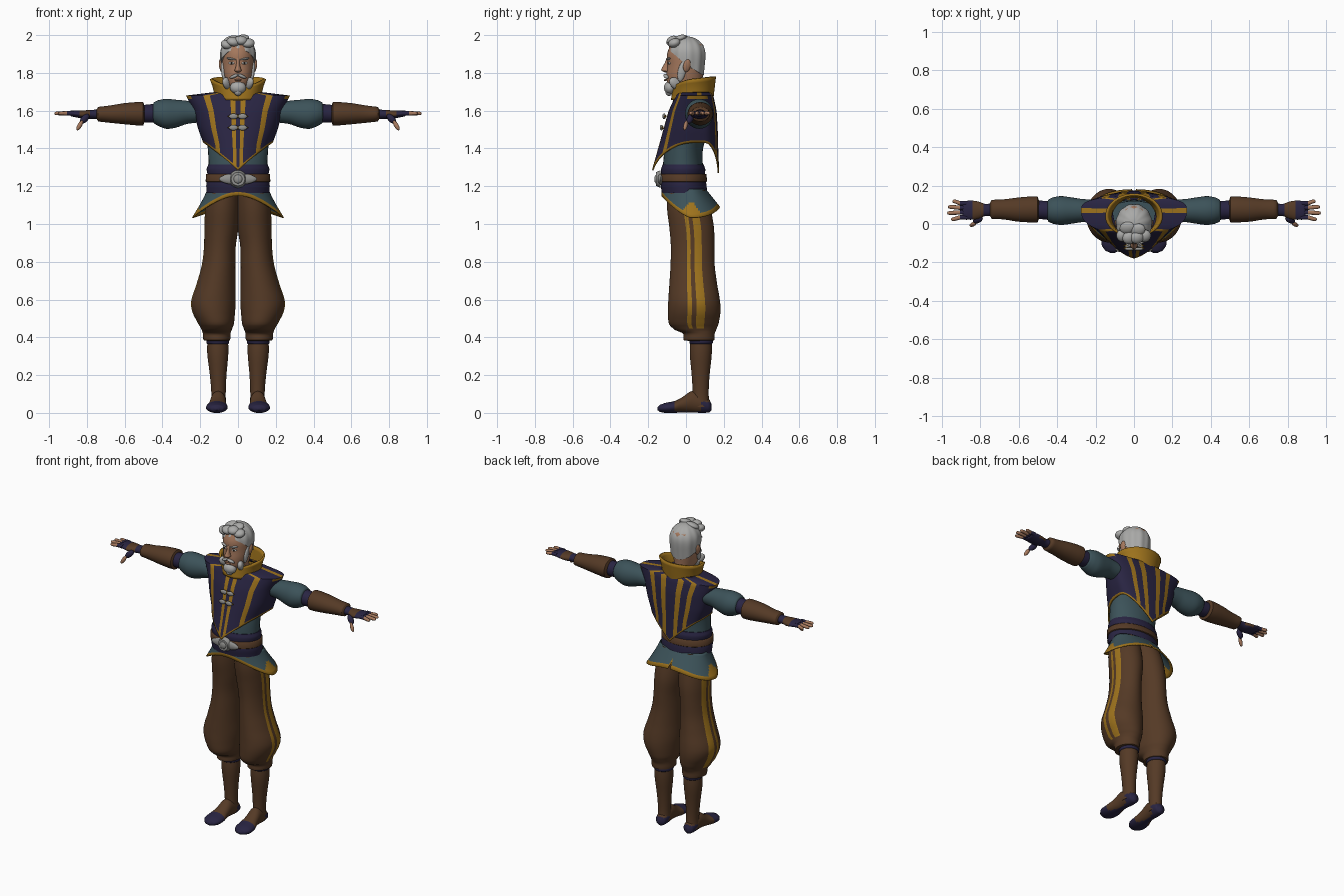
import bpy, bmesh, math
from math import sin, cos, pi, tau
from mathutils import Vector, Matrix, Euler

if "Cube" in bpy.data.objects:
    bpy.data.objects.remove(bpy.data.objects["Cube"])


def material(name, *rgb):
    m = bpy.data.materials.new(name)
    m.use_nodes = True
    m.diffuse_color = (*rgb, 1)
    bsdf = m.node_tree.nodes["Principled BSDF"]
    bsdf.inputs["Base Color"].default_value = (*rgb, 1)
    bsdf.inputs["Roughness"].default_value = 0.8
    return m


NAVY = material("navy cloth", .022, .018, .055)
GOLD = material("gold trim", .34, .17, .012)
TEAL = material("teal cloth", .045, .085, .10)
BROWN = material("brown cloth", .09, .042, .019)
SKIN = material("skin", .38, .19, .11)
HAIR = material("grey hair", .40, .40, .39)
SILVER = material("silver", .28, .28, .27)
DARK = material("dark eye", .02, .015, .012)
WHITE = material("eye white", .6, .6, .57)


def finish(name, bm, mats, mirror=False, thick=0, angle=50):
    """Turn a bmesh into a smooth shaded object."""
    bmesh.ops.recalc_face_normals(bm, faces=bm.faces)
    me = bpy.data.meshes.new(name)
    bm.to_mesh(me)
    bm.free()
    for m in mats:
        me.materials.append(m)
    ob = bpy.data.objects.new(name, me)
    bpy.context.collection.objects.link(ob)
    bpy.ops.object.select_all(action='DESELECT')
    ob.select_set(True)
    bpy.context.view_layer.objects.active = ob
    bpy.ops.object.shade_smooth_by_angle(angle=math.radians(angle))
    if thick:
        mod = ob.modifiers.new("thickness", 'SOLIDIFY')
        mod.thickness = thick
    if mirror:
        ob.modifiers.new("mirror", 'MIRROR')
    return ob


def tube(name, rows, mats, rule=None, caps=True, **kw):
    """Skin a list of closed rings; rule(column, row, centre) picks the material."""
    bm = bmesh.new()
    rings = [[bm.verts.new(p) for p in row] for row in rows]
    n = len(rings[0])
    for j in range(len(rings) - 1):
        for i in range(n):
            k = (i + 1) % n
            f = bm.faces.new((rings[j][i], rings[j][k], rings[j + 1][k], rings[j + 1][i]))
            if rule:
                f.material_index = rule(i, j, f.calc_center_median())
    if caps:
        for r in (rings[0], rings[-1]):
            f = bm.faces.new(r)
            if rule:
                f.material_index = rule(0, 0, f.calc_center_median())
    return finish(name, bm, mats, **kw)


def loft(name, axis, keys, mats, rule=None, n=32, sub=4, **kw):
    """Elliptic loft; keys are (position, centre, half width, low, high)."""
    ks = [Vector(k) for k in keys]
    rows = []
    for s in range(len(ks) - 1):
        p0, p1, p2, p3 = ks[max(s - 1, 0)], ks[s], ks[s + 1], ks[min(s + 2, len(ks) - 1)]
        for q in range(sub):
            t = q / sub
            k = p1 + (p2 - p0) * t / 2 + (p0 * 2 - p1 * 5 + p2 * 4 - p3) * t * t / 2 \
                + (p1 * 3 - p0 - p2 * 3 + p3) * t ** 3 / 2
            k[0] = p1[0] + (p2[0] - p1[0]) * t
            rows.append(k)
    rows.append(ks[-1])

    def ring(k):
        out = []
        for i in range(n):
            a = tau * i / n
            u, v = k[1] + k[2] * cos(a), (k[3] + k[4]) / 2 + (k[4] - k[3]) / 2 * sin(a)
            out.append({'x': (k[0], u, v), 'y': (u, k[0], v), 'z': (u, v, k[0])}[axis])
        return out
    return tube(name, [ring(k) for k in rows], mats, rule, **kw)


def ball(name, at, size, mat, rot=(0, 0, 0), mirror=False):
    bm = bmesh.new()
    m = Matrix.LocRotScale(Vector(at), Euler(rot), Vector(size))
    bmesh.ops.create_uvsphere(bm, u_segments=20, v_segments=12, radius=1, matrix=m)
    return finish(name, bm, [mat], mirror)


def sample(keys, t):
    """Linear look-up in rows sorted by descending first value."""
    for a, b in zip(keys, keys[1:]):
        if t >= b[0]:
            break
    f = max(0, min(1, (t - a[0]) / (b[0] - a[0])))
    return [p + (q - p) * f for p, q in zip(a[1:], b[1:])]


def oval(a, z, hx, yf, yb, mid, pf=1, pb=1):
    s = sin(a)
    y = mid + (yb - mid) * s ** pb if s > 0 else mid - (mid - yf) * (-s) ** pf
    return (hx * cos(a), y, z)


N = 120
ANG = [tau * i / N for i in range(N)]


def gap(i, target):
    """Whole columns between column i and a seam."""
    d = abs(i + .5 - target) % N
    return int(min(d, N - d))


# Shirt body
loft("shirt", 'z', [(1.17, 0, .16, -.12, .10), (1.3, 0, .155, -.122, .09), (1.4, 0, .16, -.112, .09),
     (1.5, 0, .17, -.09, .12), (1.66, 0, .15, -.04, .12)], [TEAL])

# Vest with pointed front and back hems
SHAPE = [(1.68, .275, -.055, .145), (1.6, .236, -.092, .162), (1.5, .21, -.12, .168),
         (1.42, .18, -.142, .17), (1.26, .155, -.187, .176)]


def vest_point(a, j):
    if j < 4:
        f = j / 4
        return oval(a, 1.70 - .02 * f, .11 + .165 * f, -.05 - .005 * f, .13 + .015 * f, .07, .8, .6)
    hem = 1.43 - (.145 if sin(a) < 0 else .16) * (1 - abs(cos(a)))
    z = 1.68 + (hem + .013 - 1.68) * (j - 4) / 14 if j < 19 else hem
    return oval(a, z, *sample(SHAPE, z), .07, .8, .6)


def vest_rule(i, j, c):
    front, back, side = gap(i, 90), gap(i, 30), min(gap(i, 0), gap(i, 60))
    trim = j == 18 or (j < 4 and side < 1) or (j == 4 and side < 8)
    return int(trim or front in (1, 2) or front in (11, 12, 13) or back in (3, 4, 5) or back in (10, 11, 12))


tube("vest", [[vest_point(a, j) for a in ANG] for j in range(20)], [NAVY, GOLD], vest_rule,
     caps=False, thick=.008)

# Standing collar
rows = []
for j in range(7):
    f = j / 6
    rows.append([oval(a, 1.655 + f * (.115 + .012 * sin(a) - .035 * max(0, -sin(a)) ** 3),
                      .112 + .026 * f * f, -.068 + .012 * f, .132 + .015 * f, .04) for a in ANG])
tube("collar", rows, [GOLD], caps=False, thick=.012)

# Clasps down the front
for k, (z, y) in enumerate(((1.57, -.112), (1.51, -.126))):
    ball(f"clasp_bar_{k}", (0, y, z), (.055, .008, .009), GOLD)
    ball(f"clasp_leaf_{k}", (.024, y - .004, z), (.024, .009, .015), SILVER, mirror=True)

# Sash, belt and buckle
loft("sash", 'z', [(1.165, 0, .166, -.128, .112), (1.21, 0, .168, -.134, .108), (1.25, 0, .16, -.13, .1),
     (1.29, 0, .166, -.132, .102), (1.315, 0, .158, -.124, .094)], [NAVY], n=48)
loft("belt", 'z', [(1.222, 0, .166, -.136, .106), (1.226, 0, .171, -.141, .111),
     (1.262, 0, .17, -.14, .109), (1.266, 0, .165, -.135, .104)], [BROWN], n=48, sub=1)
ball("buckle_plate", (0, -.135, 1.238), (.1, .016, .03), SILVER)
bm = bmesh.new()
bmesh.ops.create_cone(bm, cap_ends=True, segments=24, radius1=.047, radius2=.036, depth=.025,
                      matrix=Matrix.Translation((0, -.147, 1.238)) @ Matrix.Rotation(pi / 2, 4, 'X'))
finish("buckle_disc", bm, [SILVER], angle=30)
ball("buckle_boss", (0, -.156, 1.238), (.024, .012, .024), SILVER)


# Flared shirt skirt with gold hem and side gussets
def skirt_point(a, j):
    s = sin(a)
    hem = 1.035 + (.115 * (-s) ** 1.4 if s < 0 else .055 * s * s - .0)
    if gap(round(a / tau * N) - .5, 30) < 1:
        hem += .035
    z = 1.185 + (hem + .02 - 1.185) * j / 9 if j < 10 else hem
    f = max(0, (1.185 - z) / .15)
    return oval(a, z, .163 + .08 * f ** 1.2, -.126 - .022 * f, .105 + .12 * f, .03)


def skirt_rule(i, j, c):
    return int(j == 9 or min(gap(i, 0), gap(i, 60)) < (j - 4) * 1.2)


tube("skirt", [[skirt_point(a, j) for a in ANG] for j in range(11)], [TEAL, GOLD], skirt_rule,
     caps=False, thick=.007)


# Baggy trousers with side stripes
def leg_rule(i, j, c):
    return int(.45 < c.z < 1.09 and (i in (69, 70) or i in (1, 2, 3, 4)))


loft("trouser_leg", 'z', [(1.18, .075, .08, -.1, .1), (1.08, .083, .09, -.1, .13), (.98, .088, .09, -.088, .148),
     (.88, .096, .084, -.08, .15), (.78, .103, .089, -.082, .152), (.68, .117, .103, -.088, .165),
     (.59, .13, .118, -.094, .18), (.53, .128, .112, -.096, .182), (.47, .116, .094, -.09, .172),
     (.44, .113, .08, -.06, .16), (.42, .113, .073, -.015, .152), (.385, .112, .07, -.012, .15),
     (.38, .108, .05, .02, .135)], [BROWN, GOLD], leg_rule, n=72, mirror=True)

# Lower legs and feet
loft("shin", 'z', [(.41, .107, .053, .025, .136), (.32, .107, .056, .02, .137), (.2, .105, .044, .03, .125),
     (.1, .103, .038, .035, .12), (.03, .103, .04, .03, .125)], [BROWN], mirror=True)
loft("garter", 'z', [(.365, .107, .055, .022, .137), (.37, .107, .06, .018, .142), (.388, .107, .06, .018, .142),
     (.393, .107, .055, .022, .137)], [NAVY], sub=1, mirror=True)
loft("shoe", 'y', [(.136, .102, .012, .015, .045), (.125, .102, .032, .003, .07), (.08, .103, .04, 0, .1),
     (.03, .105, .041, .003, .115), (-.02, .108, .046, .003, .083), (-.06, .111, .056, 0, .063),
     (-.11, .113, .055, 0, .053), (-.14, .112, .036, .006, .042), (-.15, .112, .012, .014, .03)],
     [BROWN, NAVY], lambda i, j, c: int(c.y < -.06 or (c.y > .08 and c.z < .06) or c.z < .008), mirror=True)

# Sleeves, elbow wraps and bracers
loft("sleeve", 'x', [(.17, .07, .055, 1.54, 1.64), (.27, .07, .06, 1.53, 1.652), (.33, .07, .069, 1.51, 1.658),
     (.38, .07, .075, 1.504, 1.662), (.42, .07, .069, 1.518, 1.656), (.445, .07, .058, 1.532, 1.645),
     (.452, .07, .045, 1.545, 1.63)], [TEAL], mirror=True)
loft("elbow_wrap", 'x', [(.43, .07, .05, 1.537, 1.638), (.48, .073, .048, 1.537, 1.632),
     (.53, .073, .048, 1.54, 1.63)], [NAVY], mirror=True)
loft("bracer", 'x', [(.495, .075, .05, 1.54, 1.628), (.502, .076, .067, 1.522, 1.645), (.6, .075, .063, 1.528, 1.64),
     (.68, .076, .052, 1.536, 1.627), (.74, .076, .049, 1.543, 1.62), (.748, .076, .036, 1.555, 1.608)],
     [BROWN], mirror=True)

# Gloved hands
loft("glove", 'x', [(.73, .075, .033, 1.555, 1.607), (.775, .073, .032, 1.557, 1.604), (.81, .072, .045, 1.556, 1.602),
     (.85, .072, .05, 1.563, 1.601), (.885, .072, .046, 1.57, 1.6), (.892, .072, .04, 1.577, 1.594)],
     [NAVY, BROWN], lambda i, j, c: int(.785 < c.x < .845 and c.z > 1.57), mirror=True)
for k, (y, tip) in enumerate(((.034, .952), (.06, .972), (.085, .968), (.108, .945))):
    end = y + (y - .07) * .25
    loft(f"finger_{k}", 'x', [(.87, y, .012, 1.574, 1.598), (.905, y, .0115, 1.575, 1.598),
         (tip - .012, end, .01, 1.576, 1.595), (tip - .003, end, .007, 1.579, 1.592),
         (tip, end, .002, 1.584, 1.588)], [SKIN, NAVY], lambda i, j, c: int(c.x < .905), n=12, mirror=True)
ball("thumb_base", (.812, .022, 1.557), (.033, .017, .018), NAVY, (0, .75, -.45), True)
ball("thumb_tip", (.838, -.002, 1.522), (.03, .011, .012), SKIN, (0, 1.0, -.45), True)

# Head, nose and ears
loft("head", 'z', [(1.6, 0, .062, -.01, .1), (1.69, 0, .058, -.02, .088), (1.71, 0, .05, -.075, .085),
     (1.74, 0, .065, -.098, .085), (1.79, 0, .077, -.103, .09), (1.84, 0, .083, -.099, .097),
     (1.9, 0, .084, -.1, .099), (1.95, 0, .075, -.08, .09), (1.98, 0, .035, -.04, .05)], [SKIN])
loft("nose", 'z', [(1.803, 0, .008, -.112, -.09), (1.811, 0, .019, -.13, -.085), (1.825, 0, .014, -.128, -.085),
     (1.85, 0, .009, -.114, -.085), (1.88, 0, .011, -.103, -.085)], [SKIN], n=16, mirror=False)
ball("ear", (.09, .005, 1.838), (.01, .02, .034), SKIN, (-.15, .15, .2), True)

# Eyes and brows
ball("eye", (.034, -.089, 1.852), (.017, .006, .007), WHITE, (0, 0, .35), True)
ball("iris", (.033, -.094, 1.852), (.006, .003, .006), DARK, mirror=True)
ball("brow", (.037, -.094, 1.874), (.026, .009, .006), HAIR, (0, -.15, .4), True)


# Swept hair with a wavy surface
def hair_point(a, v):
    s = sin(a)
    low = 1.925 - .085 * (1 + s) if s < 0 else 1.84 - .055 * s
    z = 1.992 - (1.992 - low) * v ** 1.6
    r = math.sqrt(max(.0004, 1 - max(0, (z - 1.9) / .093) ** 2)) * (1 + .016 * sin(11 * a))
    r *= 1 - .1 * max(0, 1.88 - z) / .1
    return (.094 * r * cos(a), .004 + (.1 if s > 0 else .098) * r * s, z)


tube("hair", [[hair_point(a, j / 14) for a in ANG] for j in range(15)], [HAIR], thick=.006)
for k, (x, y, z, w) in enumerate(((-.06, -.06, 1.95, .032), (-.025, -.072, 1.965, .036), (.015, -.07, 1.972, .036),
                                  (.053, -.062, 1.958, .036), (.02, -.03, 1.982, .04), (-.035, -.02, 1.976, .042))):
    ball(f"hair_lock_{k}", (x, y, z), (w, .033, .024 if k < 4 else .018), HAIR, (.3, .2 - k * .1, .3))

# Beard, sideburns and moustache
ball("chin_beard", (0, -.085, 1.722), (.043, .032, .034), HAIR)
ball("beard_tip", (0, -.09, 1.702), (.022, .02, .024), HAIR)
ball("jaw_beard", (.054, -.05, 1.742), (.02, .048, .03), HAIR, (-.5, 0, .55), True)
ball("sideburn", (.078, -.022, 1.808), (.011, .021, .055), HAIR, (-.2, .1, 0), True)
ball("moustache", (.021, -.106, 1.782), (.026, .012, .009), HAIR, (0, .4, .35), True)
ball("mouth", (0, -.109, 1.762), (.02, .009, .005), SKIN)
